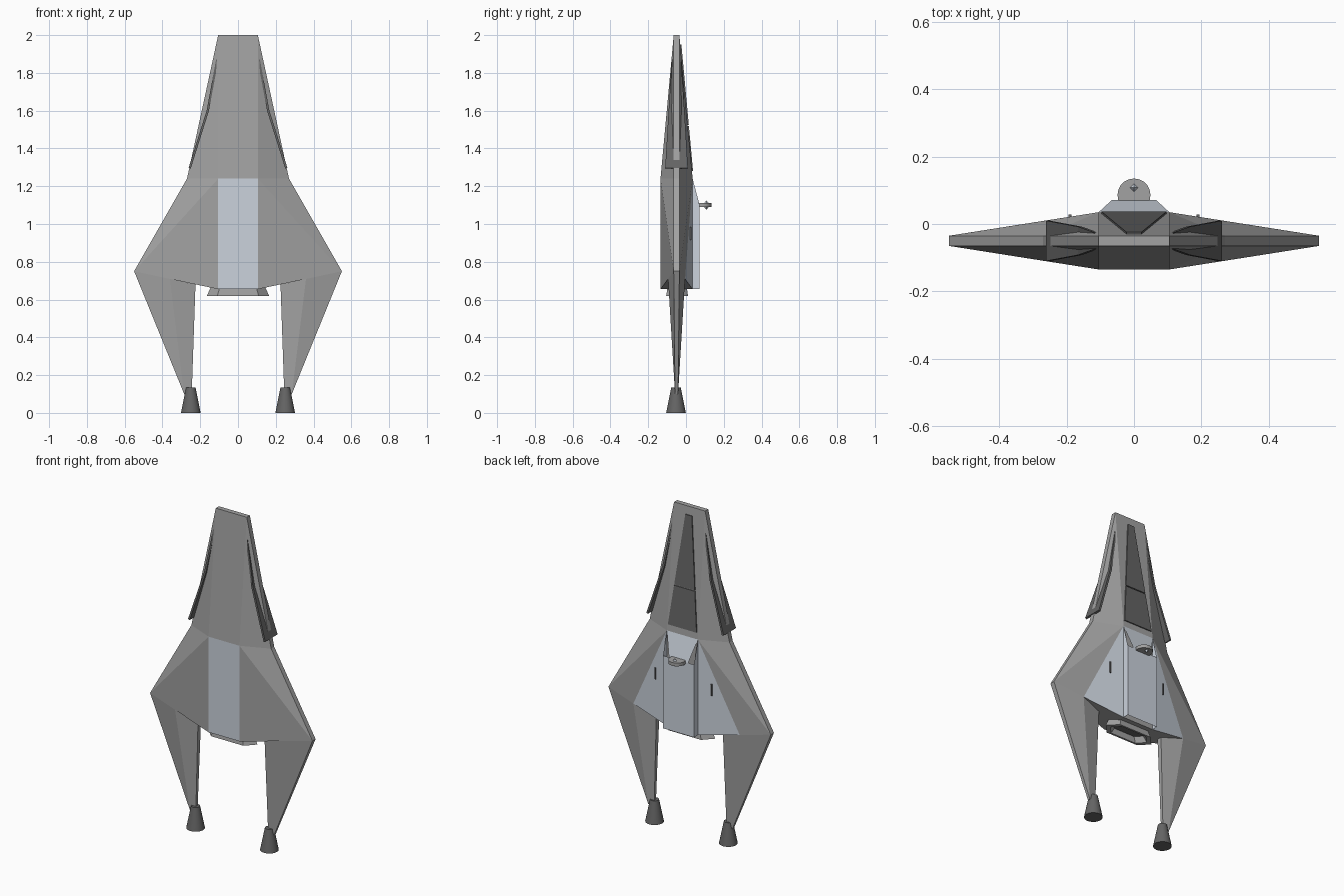
import bpy, bmesh, math
from mathutils import Vector

cube = bpy.data.objects.get("Cube")
if cube:
    bpy.data.objects.remove(cube, do_unlink=True)

MID = -0.05  # depth of the hull's symmetry plane


def material(name, rgb):
    m = bpy.data.materials.new(name)
    m.use_nodes = True
    m.diffuse_color = (*rgb, 1)
    m.node_tree.nodes["Principled BSDF"].inputs["Base Color"].default_value = (*rgb, 1)
    return m


GREY = material("hull grey", (0.36, 0.36, 0.36))
BLUE = material("pale blue grey", (0.60, 0.65, 0.72))
DARK = material("dark grey", (0.13, 0.13, 0.13))


def build(name, polygons, mats, thickness=0, fix_normals=True):
    """Mesh from a list of (points, material index)."""
    bm = bmesh.new()
    for points, index in polygons:
        bm.faces.new([bm.verts.new(p) for p in points]).material_index = index
    bmesh.ops.remove_doubles(bm, verts=bm.verts, dist=0.0005)
    if fix_normals:
        bmesh.ops.recalc_face_normals(bm, faces=bm.faces)
    mesh = bpy.data.meshes.new(name)
    bm.to_mesh(mesh)
    bm.free()
    for m in mats:
        mesh.materials.append(m)
    obj = bpy.data.objects.new(name, mesh)
    bpy.context.collection.objects.link(obj)
    if thickness:
        mod = obj.modifiers.new("thickness", "SOLIDIFY")
        mod.thickness, mod.offset = thickness, 0
    return obj


def finish(name, mat, smooth=False):
    obj = bpy.context.object
    obj.name = name
    obj.data.materials.append(mat)
    if smooth:
        bpy.ops.object.shade_smooth_by_angle()
    return obj


# Hull outline points: x, z and half depth
P = {
    "nose": (0.105, 2.0, 0.015),
    "shoulder": (0.27, 1.24, 0.015),
    "wing": (0.55, 0.75, 0.015),
    "crown": (0.105, 1.24, 0.085),
    "base": (0.105, 0.655, 0.085),
    "knee": (0.36, 0.709, 0.045),
    "hip": (0.225, 0.68, 0.015),
    "toe_out": (0.285, 0.1, 0.008),
    "toe_in": (0.245, 0.1, 0.008),
}


def pt(key, side, face):
    x, z, d = P[key]
    return (side * x, MID + face * d, z)


# Hull with wings and legs
polys = []
for face in (-1, 1):
    for a, b, blue in (("nose", "crown", 0), ("crown", "base", face < 0)):
        polys.append(([pt(a, 1, face), pt(a, -1, face), pt(b, -1, face), pt(b, 1, face)], int(blue)))
    for side in (-1, 1):
        for keys, blue in (("nose shoulder crown", 0), ("crown shoulder wing", 0),
                           ("crown wing knee", 0), ("crown knee base", face > 0),
                           ("wing toe_out knee", 0), ("knee toe_out toe_in hip", 0)):
            polys.append(([pt(k, side, face) for k in keys.split()], int(blue)))
# Rim and underside
for side in (-1, 1):
    for a, b in (("nose", "shoulder"), ("shoulder", "wing"), ("wing", "toe_out"),
                 ("toe_out", "toe_in"), ("toe_in", "hip"), ("base", "knee")):
        polys.append(([pt(a, side, -1), pt(b, side, -1), pt(b, side, 1), pt(a, side, 1)], 0))
for k in ("nose", "base"):
    polys.append(([pt(k, 1, -1), pt(k, -1, -1), pt(k, -1, 1), pt(k, 1, 1)], 0))
build("hull", polys, [GREY, BLUE])

# Rear housing: back panel, side walls and a narrowing sloped top
W, TOP, CREST, LOW, IN, OUT = 0.105, 1.24, 1.1, 0.655, 0.035, 0.072
housing = [
    ([(-W, OUT, LOW), (-W, OUT, CREST), (W, OUT, CREST), (W, OUT, LOW)], 0),
    ([(-W, IN, TOP), (W, IN, TOP), (0.065, OUT, CREST), (-0.065, OUT, CREST)], 0),
]
for s in (-1, 1):
    housing.append(([(s * W, IN, TOP), (s * W, OUT, CREST), (s * W, OUT, LOW), (s * W, IN, LOW)], 0))
build("rear_housing", housing, [BLUE])


# Dark window strip on the back of the nose, in two panes
def nose_back(z):
    return -0.033 + 0.07 * (2.0 - z) / 0.76


def half_width(z):
    return 0.022 + 0.075 * (1.95 - z) / 0.67


for name, low, high in (("lower_window", 1.28, 1.518), ("upper_window", 1.524, 1.95)):
    build(name, [([(sx * half_width(z), nose_back(z), z)
                   for sx, z in ((1, low), (-1, low), (-1, high), (1, high))], 0)], [DARK], 0.008)

# Bent fins through both faces of the nose
for s, label in ((1, "left"), (-1, "right")):
    stations = [(0.11, 1.87, 0.024), (0.16, 1.6, 0.042), (0.256, 1.295, 0.06)]
    quads = []
    for (x0, z0, d0), (x1, z1, d1) in zip(stations, stations[1:]):
        quads.append(([(s * x0, MID - d0, z0), (s * x0, MID + d0, z0),
                       (s * x1, MID + d1, z1), (s * x1, MID - d1, z1)], 0))
    build(label + "_nose_fin", quads, [DARK], 0.012)

    # Foot
    bpy.ops.mesh.primitive_cone_add(vertices=24, radius1=0.052, radius2=0.025, depth=0.135,
                                    location=(s * 0.25, MID - 0.003, 0.0675))
    finish(label + "_foot", DARK, True)

    # Door slit on the rear side panel
    bpy.ops.mesh.primitive_cube_add(size=1, location=(s * 0.19, 0.022, 0.95))
    bpy.context.object.scale = (0.008, 0.012, 0.07)
    finish(label + "_door_slit", DARK)

# Flared six-sided exhaust with a recessed mouth
outline = [(0.165, 0), (0.11, 0.058), (-0.11, 0.058), (-0.165, 0), (-0.11, -0.058), (0.11, -0.058)]


def ring(scale, z):
    return [Vector((x * scale, MID + 0.003 + y * scale, z)) for x, y in outline]


loops = [ring(0.85, 0.675), ring(1, 0.618), ring(0.8, 0.618), ring(0.65, 0.65)]
exhaust = []
for a, b in zip(loops, loops[1:]):
    for i in range(6):
        j = (i + 1) % 6
        exhaust.append(([a[i], a[j], b[j], b[i]], 0))
exhaust += [(loops[-1], 1), (loops[0], 0)]
build("exhaust", exhaust, [GREY, DARK])

# Sensor dish and its beacon
bpy.ops.mesh.primitive_cylinder_add(vertices=20, radius=0.049, depth=0.02, location=(0, 0.086, 1.1))
finish("sensor_dish", GREY, True)
bpy.ops.mesh.primitive_cone_add(vertices=4, radius1=0.02, radius2=0, depth=0.025, location=(0, 0.108, 1.1125))
finish("beacon_top", BLUE)
bpy.ops.mesh.primitive_cone_add(vertices=4, radius1=0, radius2=0.02, depth=0.025, location=(0, 0.108, 1.0875))
finish("beacon_bottom", BLUE)
